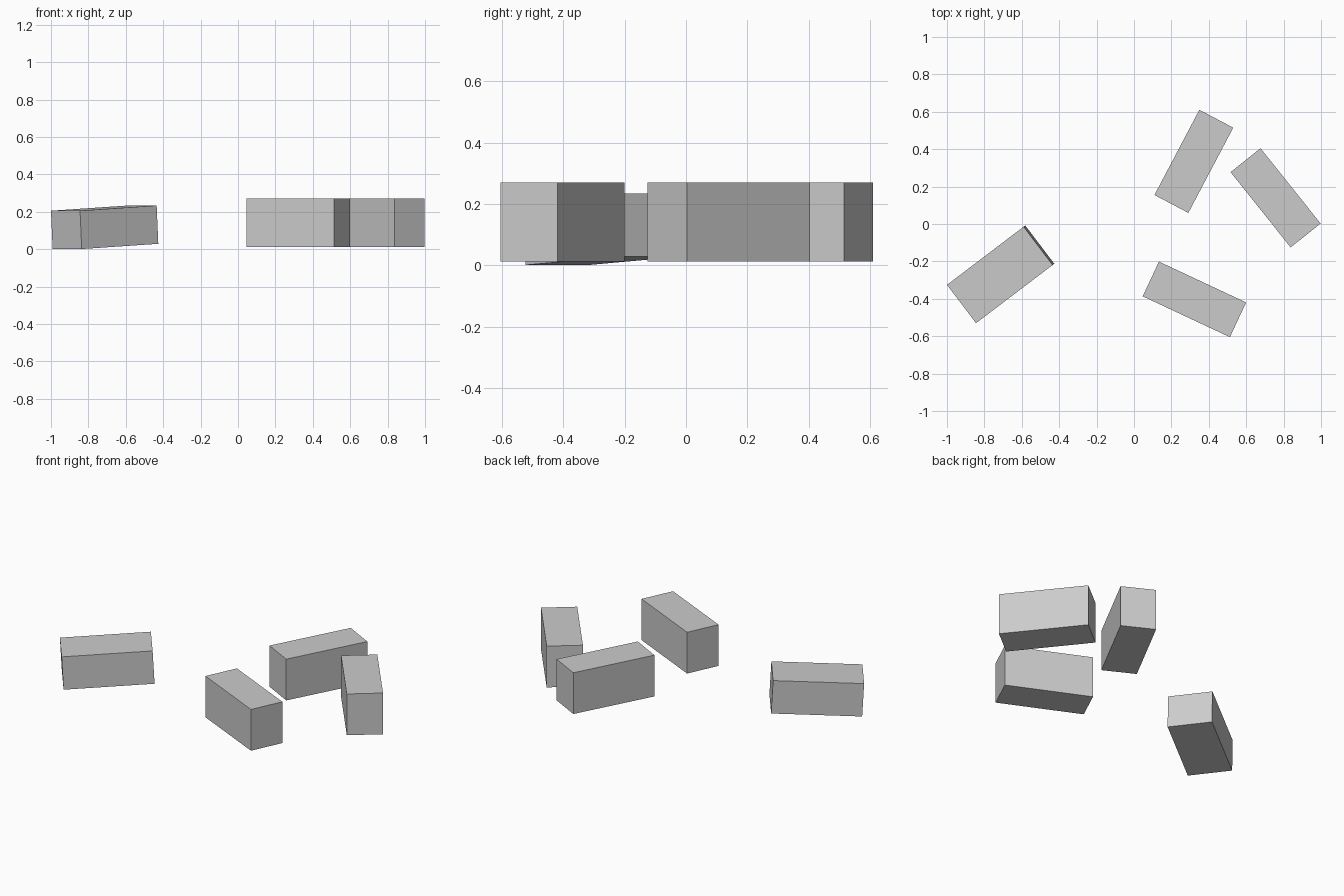
import bpy
from math import radians
from mathutils import Euler, Matrix, Vector

cube = bpy.data.objects.get("Cube")
if cube:
    bpy.data.objects.remove(cube, do_unlink=True)

# Plain grey block material
grey = bpy.data.materials.new("plain_grey")
grey.use_nodes = True
colour = (0.6, 0.6, 0.6, 1.0)
grey.diffuse_color = colour
grey.node_tree.nodes["Principled BSDF"].inputs["Base Color"].default_value = colour

LENGTH, THICK, HEIGHT = 0.515, 0.205, 0.257


def add_block(name, centre, size, turn, pitch=0):
    """Box with its length along local x, turned about z after pitching."""
    bpy.ops.mesh.primitive_cube_add(size=1)
    block = bpy.context.object
    block.name = name
    block.data.transform(Matrix.Diagonal(Vector((*size, 1))))
    block.location = centre
    block.rotation_euler = Euler((0, radians(pitch), radians(turn)))
    block.data.materials.append(grey)


# Three blocks standing on their narrow side
upright = (LENGTH, THICK, HEIGHT)
add_block("back_block", (0.32, 0.335, 0.141), upright, 62.2)
add_block("left_block", (0.757, 0.14, 0.141), upright, -51.4)
add_block("front_block", (0.323, -0.403, 0.141), upright, -25.1)

# One block lying flat, its inner end slightly raised
add_block("fallen_block", (-0.713, -0.269, 0.117), (LENGTH, HEIGHT, THICK), 37.2, -3.1)
